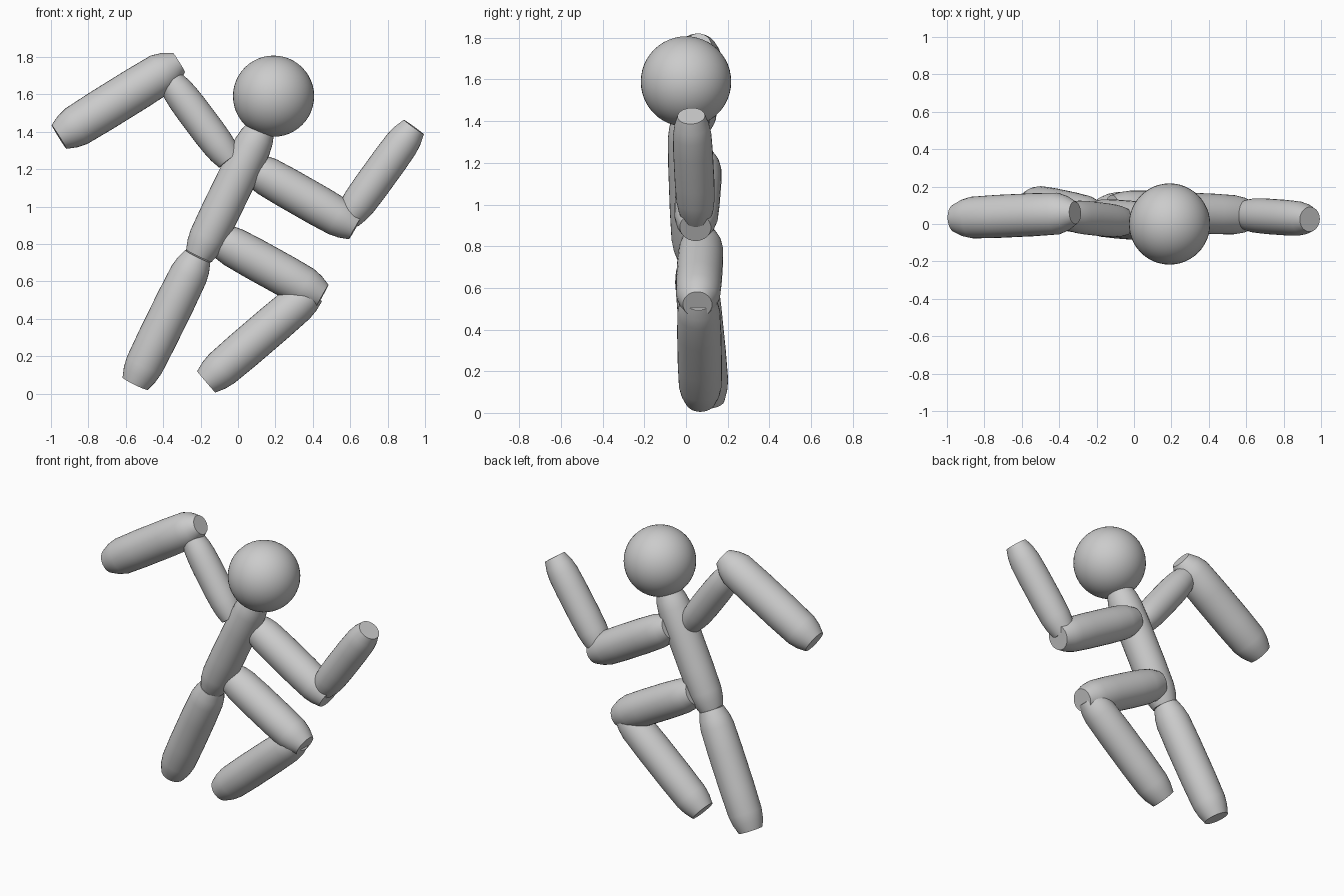
import bpy, bmesh, math
from mathutils import Vector

if "Cube" in bpy.data.objects:
    bpy.data.objects.remove(bpy.data.objects["Cube"])

SIDES = 32


def smooth(obj):
    bpy.ops.object.select_all(action='DESELECT')
    obj.select_set(True)
    bpy.context.view_layer.objects.active = obj
    bpy.ops.object.shade_smooth_by_angle(angle=math.radians(45))


def limb(name, a, b, r, r_a=0.075, r_b=0.075):
    """Barrel-shaped limb from a to b with tapered, flat-capped ends."""
    a, b = Vector(a), Vector(b)
    axis = b - a
    length = axis.length
    d = axis.normalized()
    u = d.cross(Vector((0, 1, 0))).normalized()
    v = d.cross(u)
    profile = [(0, r_a), (0.055, r_a * 0.4 + r * 0.6), (0.11, r * 0.97), (length * 0.35, r),
               (length * 0.65, r), (length - 0.11, r * 0.97),
               (length - 0.055, r_b * 0.4 + r * 0.6), (length, r_b)]
    bm = bmesh.new()
    rings = []
    for t, rad in profile:
        rings.append([bm.verts.new(a + d * t + rad * (
            u * math.cos(2 * math.pi * i / SIDES) + v * math.sin(2 * math.pi * i / SIDES)))
            for i in range(SIDES)])
    for lo, hi in zip(rings, rings[1:]):
        for i in range(SIDES):
            j = (i + 1) % SIDES
            bm.faces.new((lo[i], lo[j], hi[j], hi[i]))
    bm.faces.new(rings[0])
    bm.faces.new(rings[-1])
    bmesh.ops.recalc_face_normals(bm, faces=bm.faces)
    mesh = bpy.data.meshes.new(name)
    bm.to_mesh(mesh)
    bm.free()
    obj = bpy.data.objects.new(name, mesh)
    bpy.context.collection.objects.link(obj)
    smooth(obj)


# Head
bpy.ops.mesh.primitive_uv_sphere_add(segments=48, ring_count=24, radius=0.217,
                                     location=(0.19, 0, 1.59))
bpy.context.object.name = "head"
smooth(bpy.context.object)

# Torso
limb("torso", (0.125, 0.01, 1.42), (-0.21, 0.035, 0.735), 0.104)

# Raised arm on the -x side
limb("left_upper_arm", (-0.045, 0.01, 1.25), (-0.36, 0.045, 1.67), 0.09, 0.07, 0.07)
limb("left_forearm", (-0.315, 0.06, 1.77), (-0.957, 0.03, 1.372), 0.115, 0.06)

# Bent arm on the +x side
limb("right_upper_arm", (0.06, 0.07, 1.215), (0.63, 0.045, 0.89), 0.108)
limb("right_forearm", (0.585, 0.05, 0.935), (0.94, 0.025, 1.425), 0.095, 0.07, 0.066)

# Straight leg on the -x side
limb("left_leg", (-0.215, 0.04, 0.735), (-0.55, 0.11, 0.053), 0.106)

# Bent leg on the +x side
limb("right_thigh", (-0.12, 0.075, 0.835), (0.45, 0.055, 0.52), 0.11, 0.08, 0.07)
limb("right_shin", (0.40, 0.06, 0.55), (-0.17, 0.07, 0.062), 0.106)
